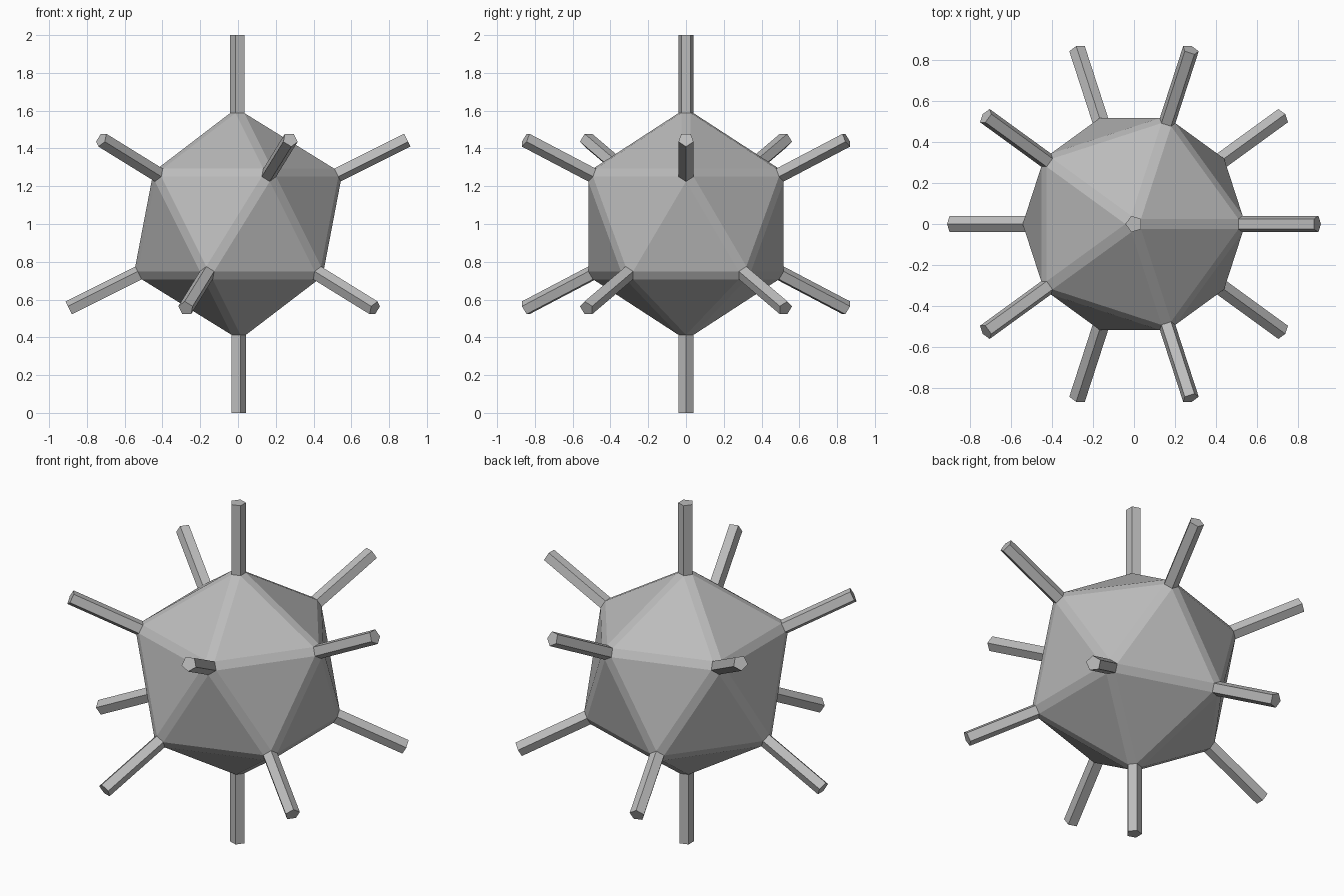
import bpy
import bmesh
from mathutils import Vector

CENTRE = Vector((0, 0, 1))
CORE_RADIUS = 0.619   # core before its edges are cut back
EDGE_CUT = 0.0264     # bevel offset, which also sets the rod thickness
TIP_RADIUS = 1.0      # distance of every rod tip from the centre

cube = bpy.data.objects.get("Cube")
if cube:
    bpy.data.objects.remove(cube, do_unlink=True)

# Single grey material
grey = bpy.data.materials.new("mid_grey")
grey.use_nodes = True
colour = (0.5, 0.5, 0.5, 1)
grey.diffuse_color = colour
grey.node_tree.nodes["Principled BSDF"].inputs["Base Color"].default_value = colour

# Core: twenty-sided solid with flat bevelled edges
bm = bmesh.new()
bmesh.ops.create_icosphere(bm, subdivisions=1, radius=CORE_RADIUS)
bmesh.ops.bevel(bm, geom=bm.edges[:], offset=EDGE_CUT, offset_type='OFFSET',
                segments=1, profile=0.5, affect='EDGES')

# Rods: the five-sided corner faces drawn straight outwards
corners = [f for f in bm.faces if len(f.verts) == 5]
tips = bmesh.ops.extrude_discrete_faces(bm, faces=corners)["faces"]
for tip in tips:
    centre = tip.calc_center_median()
    length = TIP_RADIUS - centre.length
    bmesh.ops.translate(bm, verts=tip.verts[:], vec=centre.normalized() * length)

bmesh.ops.recalc_face_normals(bm, faces=bm.faces[:])
bmesh.ops.translate(bm, verts=bm.verts[:], vec=CENTRE)

mesh = bpy.data.meshes.new("core_with_rods")
bm.to_mesh(mesh)
bm.free()
mesh.materials.append(grey)
bpy.context.collection.objects.link(bpy.data.objects.new("core_with_rods", mesh))
